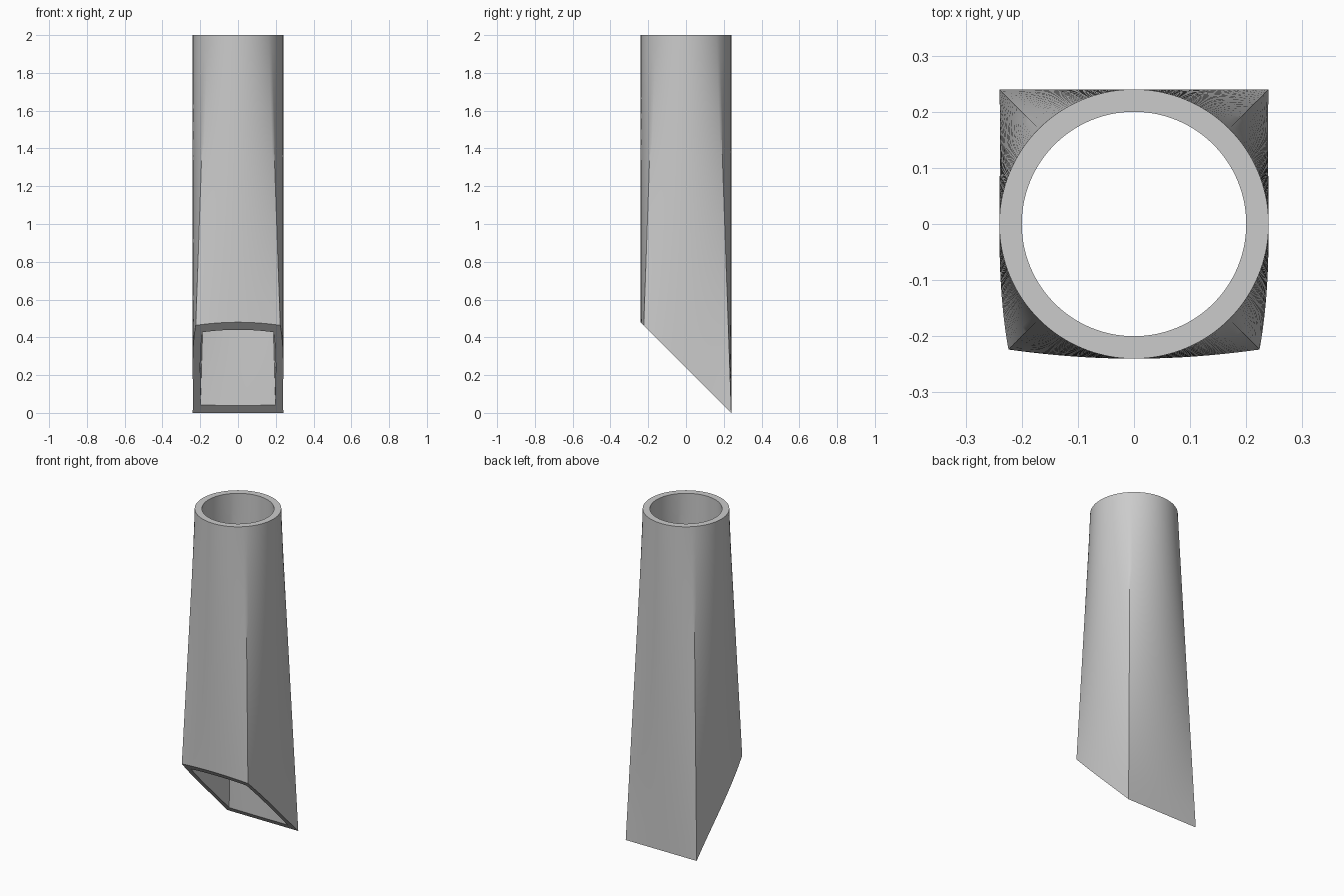
import bpy, bmesh
from math import pi, cos, sin, tan, radians
from mathutils import Vector

cube = bpy.data.objects.get("Cube")
if cube:
    bpy.data.objects.remove(cube, do_unlink=True)

SEGMENTS, RINGS = 128, 16
OUTER, INNER, HEIGHT = 0.24, 0.20, 2.0

grey = bpy.data.materials.new("light grey")
grey.use_nodes = True
colour = (0.6, 0.6, 0.6, 1)
grey.diffuse_color = colour
grey.node_tree.nodes["Principled BSDF"].inputs["Base Color"].default_value = colour


def square_point(i, r):
    """Point at an even spacing around a square of half-width r."""
    side, step = divmod(i + SEGMENTS // 8, SEGMENTS // 4)
    along = r * (8 * step / SEGMENTS - 1)
    turn = side * pi / 2
    return Vector((r * cos(turn) - along * sin(turn),
                   r * sin(turn) + along * cos(turn), 0))


def wall_line(i, r):
    """Straight line from the slanted square mouth up to the round end."""
    a = 2 * pi * i / SEGMENTS
    low = square_point(i, r)
    high = Vector((r * cos(a), r * sin(a), HEIGHT))
    # Start where the line meets the 45 degree cutting plane
    t = (OUTER - low.y) / (HEIGHT + high.y - low.y)
    start = low.lerp(high, t)
    return [start.lerp(high, k / RINGS) for k in range(RINGS + 1)]


# Closed strip per segment: up the outside, over the rim, down the inside
bm = bmesh.new()
loops = []
for i in range(SEGMENTS):
    path = wall_line(i, OUTER) + wall_line(i, INNER)[::-1]
    loops.append([bm.verts.new(p) for p in path])
for i, a in enumerate(loops):
    b = loops[(i + 1) % SEGMENTS]
    for k in range(len(a)):
        n = (k + 1) % len(a)
        bm.faces.new((a[k], b[k], b[n], a[n]))
bmesh.ops.recalc_face_normals(bm, faces=bm.faces)

mesh = bpy.data.meshes.new("square_to_round_tube")
bm.to_mesh(mesh)
bm.free()
mesh.materials.append(grey)
tube = bpy.data.objects.new("square_to_round_tube", mesh)
bpy.context.collection.objects.link(tube)
bpy.context.view_layer.objects.active = tube
tube.select_set(True)
bpy.ops.object.shade_smooth_by_angle(angle=radians(30))
